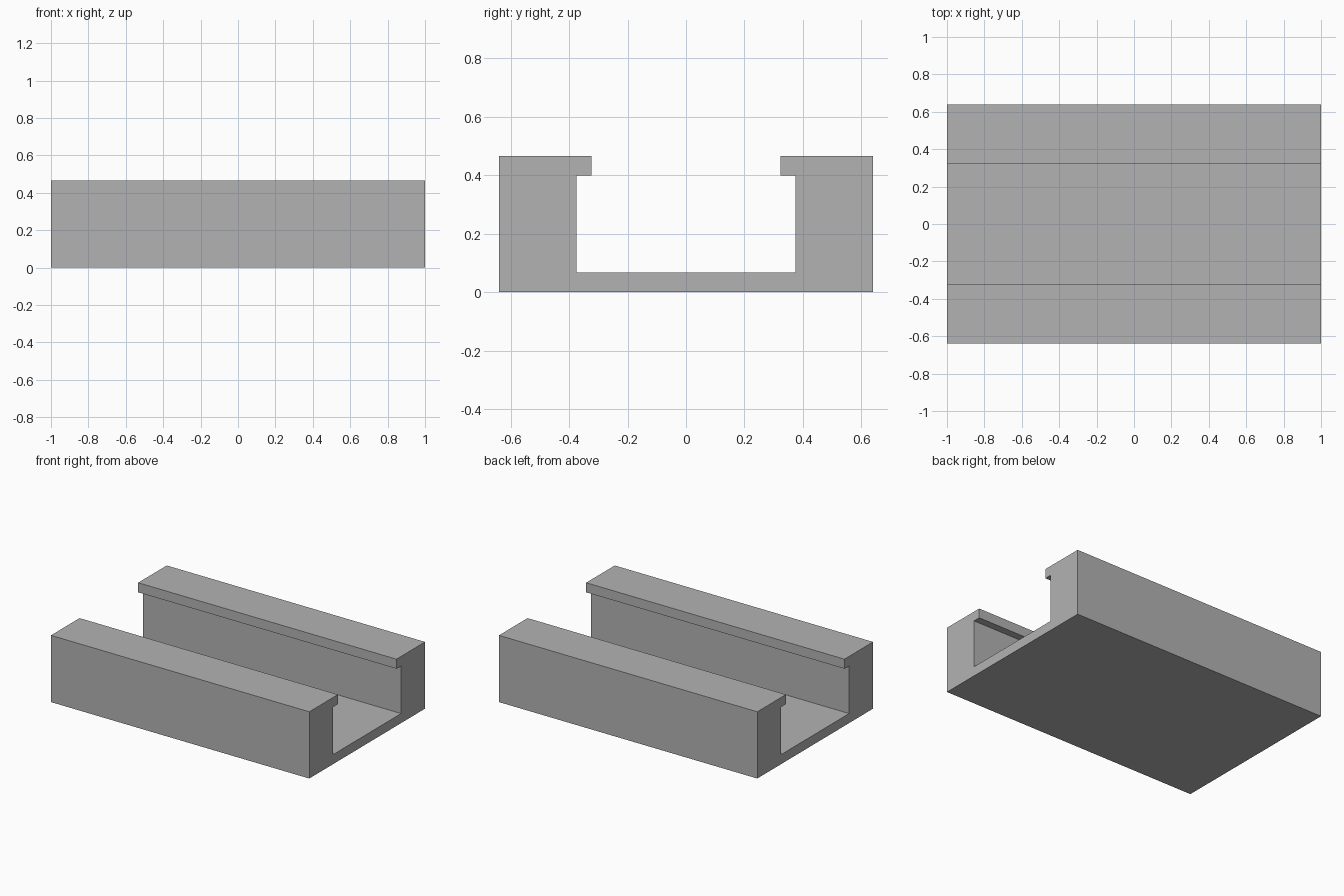
import bpy
import bmesh

default = bpy.data.objects.get("Cube")
if default:
    bpy.data.objects.remove(default, do_unlink=True)

# Plain grey material
grey = bpy.data.materials.new("plain_grey")
grey.use_nodes = True
colour = (0.45, 0.45, 0.45, 1)
grey.diffuse_color = colour
grey.node_tree.nodes["Principled BSDF"].inputs["Base Color"].default_value = colour

# Channel dimensions
half_length = 1.0
outer, wall, lip = 0.64, 0.375, 0.324
floor, lip_bottom, top = 0.067, 0.4, 0.467

# Half of the cross-section (y, z), mirrored to close the profile
half = [(outer, 0), (outer, top), (lip, top), (lip, lip_bottom),
        (wall, lip_bottom), (wall, floor)]
profile = half + [(-y, z) for y, z in reversed(half)]

# Channel rail: the profile extruded along x
bm = bmesh.new()
end = bm.faces.new([bm.verts.new((-half_length, y, z)) for y, z in profile])
result = bmesh.ops.extrude_face_region(bm, geom=[end], use_keep_orig=True)
moved = [v for v in result["geom"] if isinstance(v, bmesh.types.BMVert)]
bmesh.ops.translate(bm, vec=(2 * half_length, 0, 0), verts=moved)
bmesh.ops.recalc_face_normals(bm, faces=bm.faces)

mesh = bpy.data.meshes.new("channel_rail")
bm.to_mesh(mesh)
bm.free()
mesh.materials.append(grey)
rail = bpy.data.objects.new("channel_rail", mesh)
bpy.context.collection.objects.link(rail)
